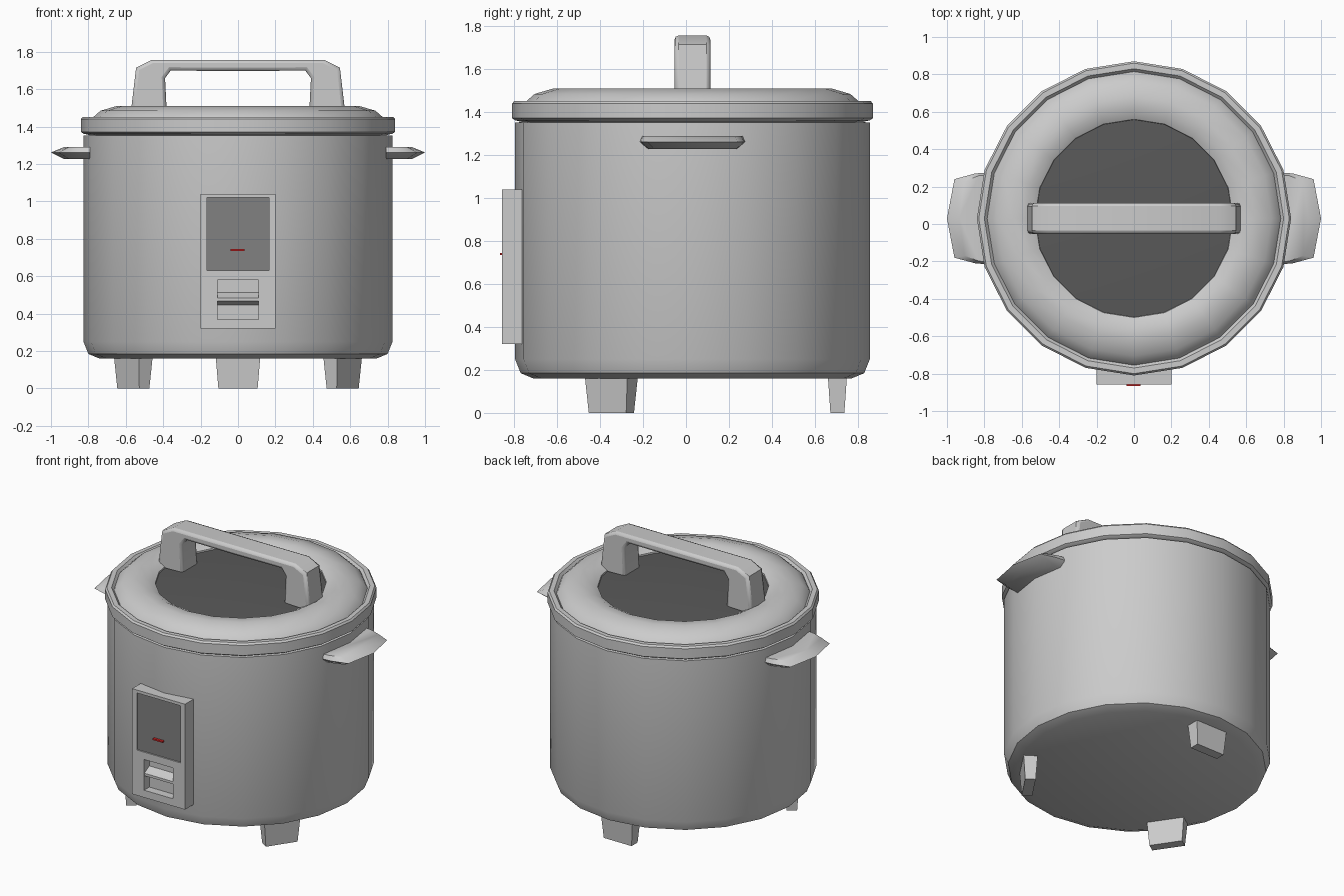
import bpy, bmesh, math
from mathutils import Vector, Matrix

if "Cube" in bpy.data.objects:
    bpy.data.objects.remove(bpy.data.objects["Cube"])

CY = 0.03      # y of the pot axis
SIDES = 20


def finish(name, bm, angle=35, color=None):
    bmesh.ops.remove_doubles(bm, verts=bm.verts, dist=1e-5)
    bmesh.ops.recalc_face_normals(bm, faces=bm.faces)
    me = bpy.data.meshes.new(name)
    bm.to_mesh(me)
    bm.free()
    ob = bpy.data.objects.new(name, me)
    bpy.context.collection.objects.link(ob)
    if color:
        mat = bpy.data.materials.new(name + "_colour")
        mat.diffuse_color = (*color, 1)
        mat.use_nodes = True
        mat.node_tree.nodes["Principled BSDF"].inputs["Base Color"].default_value = mat.diffuse_color
        me.materials.append(mat)
    if angle:
        bpy.ops.object.select_all(action='DESELECT')
        ob.select_set(True)
        bpy.context.view_layer.objects.active = ob
        bpy.ops.object.shade_smooth_by_angle(angle=math.radians(angle))
    return ob


def lathe(name, profile, angle=35, color=None):
    """Spin an (r, z) profile about the pot axis."""
    bm = bmesh.new()
    vs = [bm.verts.new((r, CY, z)) for r, z in profile]
    es = [bm.edges.new(p) for p in zip(vs, vs[1:])]
    bmesh.ops.spin(bm, geom=vs + es, cent=(0, CY, 0), axis=(0, 0, 1),
                   angle=math.tau, steps=SIDES, use_merge=True)
    return finish(name, bm, angle, color)


def prism(bm, points, depth):
    """Extrude a closed outline by a depth vector."""
    face = bm.faces.new([bm.verts.new(p) for p in points])
    ext = bmesh.ops.extrude_face_region(bm, geom=[face])["geom"]
    if face.is_valid and face not in bm.faces:
        bm.faces.new(face.verts)
    bmesh.ops.translate(bm, vec=depth,
                        verts=[g for g in ext if isinstance(g, bmesh.types.BMVert)])


def box(name, lo, hi, color=None):
    bm = bmesh.new()
    lo, hi = Vector(lo), Vector(hi)
    bmesh.ops.create_cube(bm, size=1, matrix=Matrix.Translation((lo + hi) / 2)
                          @ Matrix.Diagonal((*(hi - lo), 1)))
    return finish(name, bm, 0, color)


# Pot body
lathe("body", [(0, 0.16), (0.74, 0.16), (0.80, 0.185), (0.826, 0.25),
               (0.826, 1.352), (0.78, 1.355)])

# Lid: rim, groove and rounded ring
lathe("lid", [(0.78, 1.352), (0.825, 1.362), (0.84, 1.372), (0.84, 1.44),
              (0.83, 1.452), (0.80, 1.452), (0.785, 1.435), (0.775, 1.45),
              (0.735, 1.485), (0.65, 1.51), (0.58, 1.507), (0.53, 1.48),
              (0.525, 1.455)])

# Dark shallow dome in the lid opening
lathe("lid_window", [(0.54, 1.47), (0, 1.50)], 35, (0.1, 0.1, 0.1))

# Arched lid handle
half = [(0.38, 1.46), (0.39, 1.66), (0.36, 1.70), (0, 1.697)]
outer = [(0, 1.757), (0.46, 1.757), (0.545, 1.715), (0.575, 1.46)]
right = half + outer
left = [(-x, z) for x, z in reversed(right) if x > 0]
bm = bmesh.new()
loop = half[:4] + [(-x, z) for x, z in reversed(half[:3])] \
    + [(-x, z) for x, z in reversed(outer[1:])] + outer
prism(bm, [(x, CY - 0.083, z) for x, z in loop], (0, 0.166, 0))
handle = finish("lid_handle", bm, 50)
bev = handle.modifiers.new("rounding", 'BEVEL')
bev.width = 0.018
bev.segments = 2
bev.limit_method = 'ANGLE'
bev.angle_limit = math.radians(60)

# Side grips: mid outline with a narrower outline above and below
for s, side in ((1, "right"), (-1, "left")):
    bm = bmesh.new()
    outline = [(0.79, 0.245), (0.85, 0.24), (0.96, 0.21), (1.0, 0),
               (0.96, -0.21), (0.85, -0.24), (0.79, -0.245)]
    rings = []
    for z, tip, w in ((1.228, 0.9, 0.84), (1.262, 1, 1), (1.29, 0.9, 0.95)):
        rings.append([bm.verts.new((s * (0.79 + (x - 0.79) * (tip if z == 1.262 else 0.68)),
                                    CY + y * w, z)) for x, y in outline])
    n = len(outline)
    for a, b in zip(rings, rings[1:]):
        for i in range(n):
            bm.faces.new((a[i], a[(i + 1) % n], b[(i + 1) % n], b[i]))
    bm.faces.new(rings[0])
    bm.faces.new(rings[-1])
    finish(side + "_grip", bm, 50)

# Three tapered feet
for name, deg in (("back_foot", 90), ("front_right_foot", -34), ("front_left_foot", 214)):
    bm = bmesh.new()
    bmesh.ops.create_cube(bm, size=1)
    for v in bm.verts:
        low = v.co.z < 0
        v.co = (0.675 + v.co.x * (0.065 if low else 0.09),
                v.co.y * (0.21 if low else 0.24), 0 if low else 0.18)
    bm.transform(Matrix.Translation((0, CY, 0)) @ Matrix.Rotation(math.radians(deg), 4, 'Z'))
    finish(name, bm, 0)

# Control panel with two recesses
panel = box("control_panel", (-0.2, -0.857, 0.32), (0.2, -0.75, 1.04))
for name, lo, hi in (("window_cutter", (-0.165, -0.9, 0.63), (0.165, -0.845, 1.02)),
                     ("switch_cutter", (-0.11, -0.9, 0.37), (0.11, -0.80, 0.58))):
    cut = box(name, lo, hi)
    cut.hide_render = True
    cut.hide_viewport = True
    m = panel.modifiers.new(name, 'BOOLEAN')
    m.operation = 'DIFFERENCE'
    m.object = cut
    m.solver = 'EXACT'

# Dark display, red indicator and switch lever
box("display", (-0.165, -0.848, 0.63), (0.165, -0.84, 1.02), (0.22, 0.22, 0.22))
box("indicator", (-0.04, -0.865, 0.735), (0.035, -0.845, 0.745), (0.7, 0.02, 0.02))
bm = bmesh.new()
prism(bm, [(-0.11, y, z) for y, z in ((-0.79, 0.52), (-0.835, 0.495), (-0.854, 0.485),
                                      (-0.854, 0.468), (-0.825, 0.46), (-0.79, 0.44))],
      (0.22, 0, 0))
finish("switch_lever", bm, 40)
